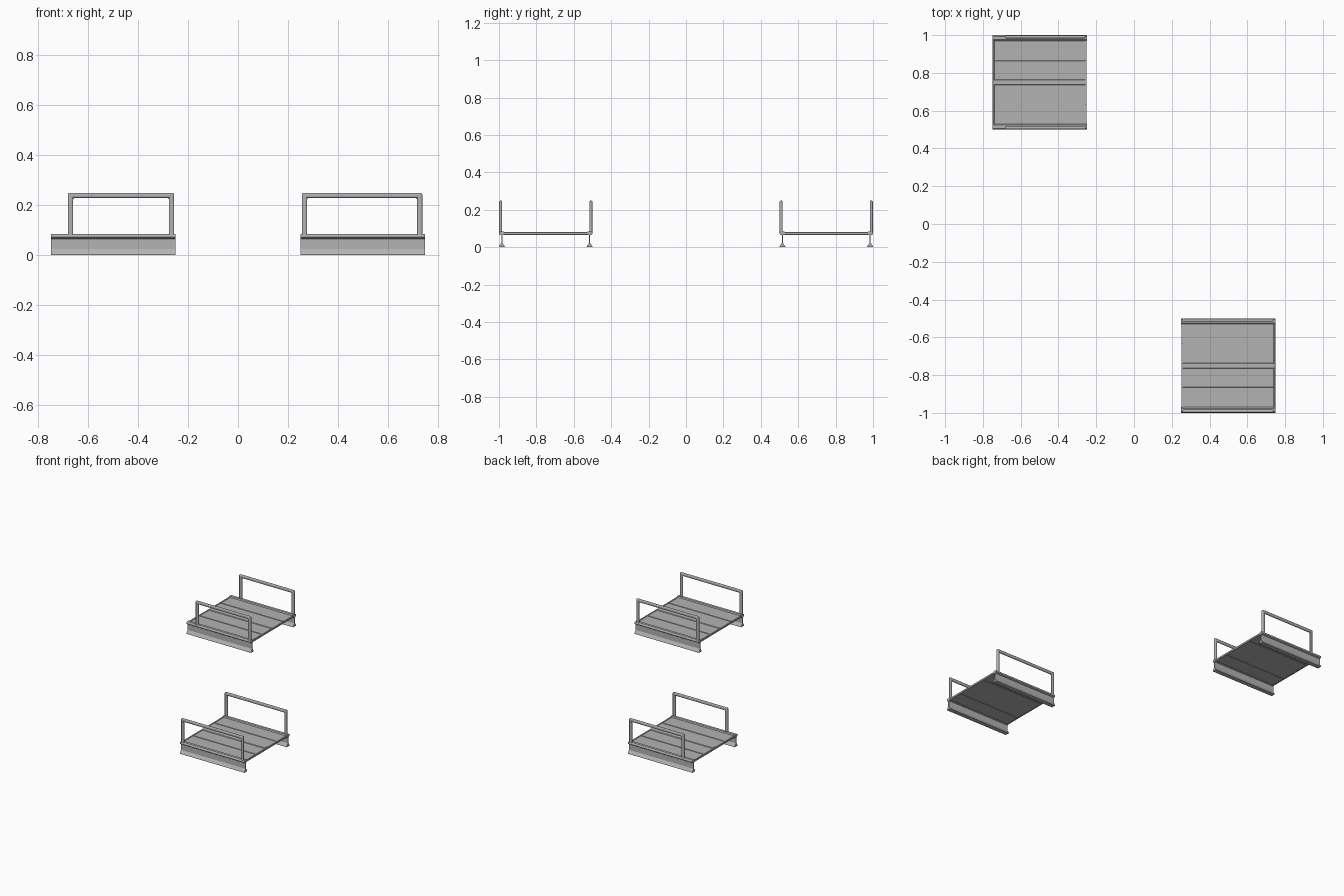
import bpy, bmesh
from mathutils import Vector

if "Cube" in bpy.data.objects:
    bpy.data.objects.remove(bpy.data.objects["Cube"])

steel = bpy.data.materials.new("dark_steel")
steel.diffuse_color = (0.45, 0.45, 0.45, 1.0)
steel.use_nodes = True
steel.node_tree.nodes["Principled BSDF"].inputs["Base Color"].default_value = steel.diffuse_color


def extrude(name, pts, axis, a, b, origin, bevel=0.0, segments=1):
    """Extrude a 2D outline along x (pts are y,z) or y (pts are x,z)."""
    def place(u, v, w):
        return Vector((w, u, v) if axis == 'x' else (u, w, v)) + origin
    bm = bmesh.new()
    lo = [bm.verts.new(place(u, v, a)) for u, v in pts]
    hi = [bm.verts.new(place(u, v, b)) for u, v in pts]
    bm.faces.new(lo)
    bm.faces.new(hi[::-1])
    n = len(pts)
    for i in range(n):
        j = (i + 1) % n
        bm.faces.new((lo[i], hi[i], hi[j], lo[j]))
    bmesh.ops.recalc_face_normals(bm, faces=bm.faces)
    mesh = bpy.data.meshes.new(name)
    bm.to_mesh(mesh)
    bm.free()
    mesh.materials.append(steel)
    ob = bpy.data.objects.new(name, mesh)
    bpy.context.collection.objects.link(ob)
    if bevel:
        m = ob.modifiers.new("Bevel", 'BEVEL')
        m.width = bevel
        m.segments = segments
    return ob


def rect(u0, u1, v0, v1):
    return [(u0, v0), (u1, v0), (u1, v1), (u0, v1)]


# half cross-section of a side beam: flared foot, thin web, rounded top curb
HALF_BEAM = [(0.0155, 0.0), (0.0155, 0.004), (0.003, 0.023),
             (0.003, 0.064), (0.010, 0.066), (0.014, 0.069),
             (0.0155, 0.075), (0.014, 0.080), (0.009, 0.084)]
BEAM = HALF_BEAM + [(-u, v) for u, v in reversed(HALF_BEAM)]


def bridge_section(tag, cx, cy, rail_start, rail_end):
    o = Vector((cx, cy, 0))

    # side beams and handrails
    for side, s in (("front", -1), ("back", 1)):
        extrude(f"{side}_beam_{tag}", [(s * 0.2345 + u, v) for u, v in BEAM],
                'x', -0.25, 0.25, o)
        a, b, t, top = rail_start, rail_end, 0.021, 0.249
        outline = [(a, 0.074), (a, top), (b, top), (b, 0.074),
                   (b - t, 0.074), (b - t, top - t), (a + t, top - t), (a + t, 0.074)]
        extrude(f"{side}_handrail_{tag}", outline, 'y',
                s * 0.241 - 0.008, s * 0.241 + 0.008, o, 0.0065, 3)

    # deck plate with planks on both faces, leaving narrow grooves
    extrude(f"deck_plate_{tag}", rect(-0.225, 0.225, 0.071, 0.073), 'x', -0.242, 0.242, o)
    for i, (y0, y1) in enumerate(((-0.225, -0.120), (-0.115, -0.014),
                                  (0.014, 0.115), (0.120, 0.225))):
        extrude(f"deck_plank_{tag}_{i}", rect(y0, y1, 0.068, 0.078),
                'x', -0.242, 0.242, o, 0.001)

    # raised centre strip
    extrude(f"centre_strip_{tag}",
            [(-0.015, 0.068), (0.015, 0.068), (0.015, 0.079), (0.012, 0.082),
             (-0.012, 0.082), (-0.015, 0.079)], 'x', -0.242, 0.242, o)

    # end trims
    for side, s in (("left", -1), ("right", 1)):
        extrude(f"{side}_end_trim_{tag}",
                rect(s * 0.2445 - 0.005, s * 0.2445 + 0.005, 0.066, 0.081),
                'y', -0.232, 0.232, o, 0.002)


bridge_section("rear", -0.5, 0.75, -0.182, 0.244)
bridge_section("front", 0.5, -0.75, -0.244, 0.239)
